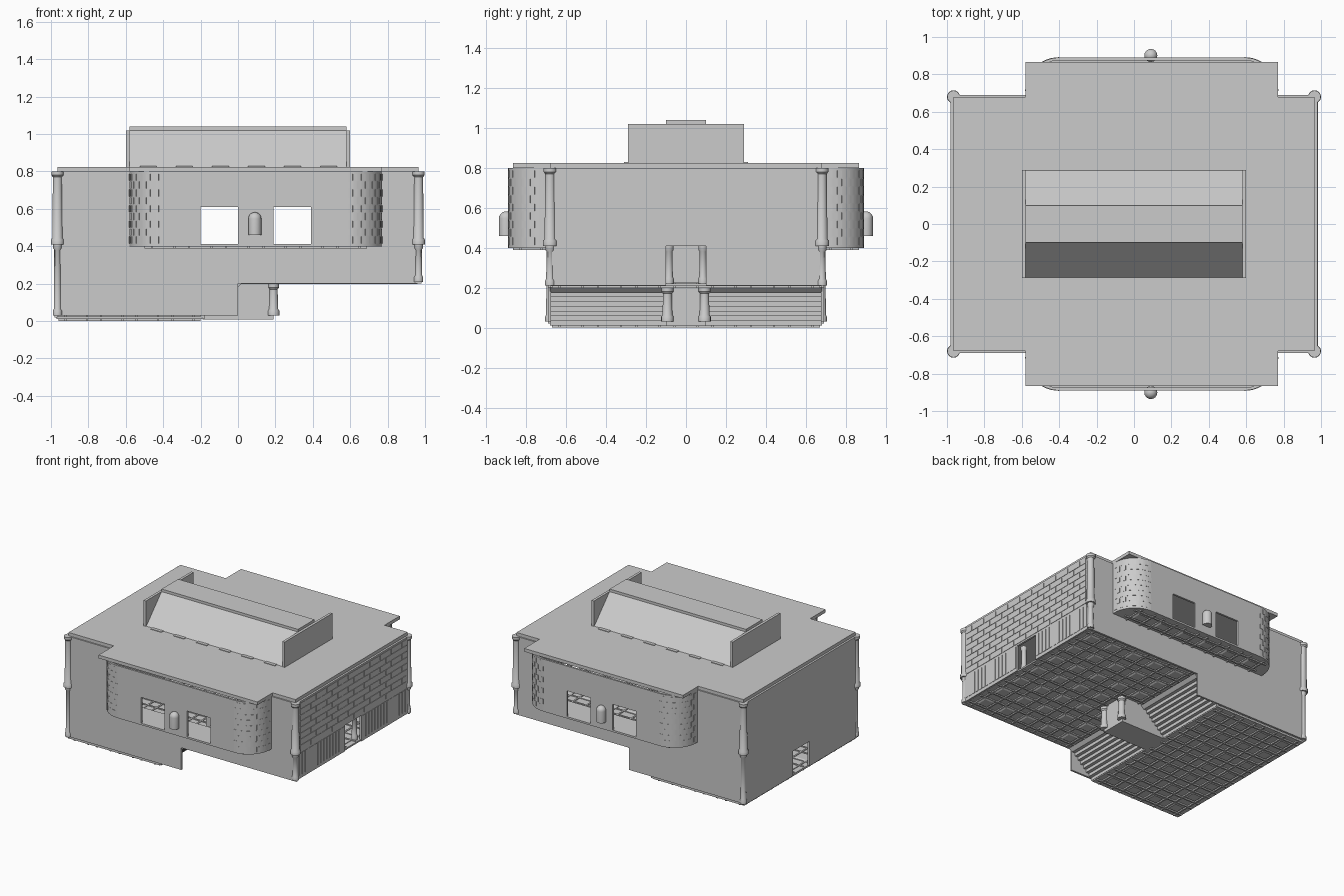
import bpy, bmesh, math

if "Cube" in bpy.data.objects:
    bpy.data.objects.remove(bpy.data.objects["Cube"])


def finish(name, bm, smooth=False):
    bmesh.ops.recalc_face_normals(bm, faces=bm.faces)
    me = bpy.data.meshes.new(name)
    bm.to_mesh(me)
    bm.free()
    ob = bpy.data.objects.new(name, me)
    bpy.context.collection.objects.link(ob)
    if smooth:
        bpy.ops.object.select_all(action='DESELECT')
        ob.select_set(True)
        bpy.context.view_layer.objects.active = ob
        bpy.ops.object.shade_smooth_by_angle(angle=math.radians(35))
    return ob


def add_prism(bm, pts, axis, a, b):
    place = {'x': lambda u, v, w: (w, u, v), 'y': lambda u, v, w: (u, w, v),
             'z': lambda u, v, w: (u, v, w)}[axis]
    lo, hi = ([bm.verts.new(place(u, v, w)) for u, v in pts] for w in (a, b))
    bm.faces.new(lo)
    bm.faces.new(hi[::-1])
    for i in range(len(pts)):
        j = (i + 1) % len(pts)
        bm.faces.new((lo[i], lo[j], hi[j], hi[i]))


def prism(name, pts, axis, a, b, smooth=False):
    bm = bmesh.new()
    add_prism(bm, pts, axis, a, b)
    return finish(name, bm, smooth)


def rect(u0, u1, v0, v1):
    return [(u0, v0), (u1, v0), (u1, v1), (u0, v1)]


def lathe(name, x, y, profile, seg=16):
    bm = bmesh.new()
    rings = [[bm.verts.new((x + r * math.cos(i * math.tau / seg), y + r * math.sin(i * math.tau / seg), z))
              for i in range(seg)] for r, z in profile]
    for p, q in zip(rings, rings[1:]):
        for i in range(seg):
            j = (i + 1) % seg
            bm.faces.new((p[i], p[j], q[j], q[i]))
    bm.faces.new(rings[0])
    bm.faces.new(rings[-1])
    return finish(name, bm, True)


def column(name, x, y, z0, z1, r):
    lathe(name, x, y, [(r, z0), (r, z0 + .025), (r * .8, z0 + .035), (r * .7, z1 - .03),
                       (r * .95, z1 - .02), (r * .95, z1)])


def tiles(name, x0, x1, y0, y1, z, d):
    """Coffered tiling: bevelled pads with pairs of ribs, projecting by d."""
    bm = bmesh.new()
    nx, ny = max(1, round((x1 - x0) / .19)), max(1, round((y1 - y0) / .19))
    sx, sy = (x1 - x0) / nx, (y1 - y0) / ny
    lo, hi = min(z, z + d), max(z, z + d)
    for i in range(nx):
        for s in (.2, .8):
            c = x0 + (i + s) * sx
            add_prism(bm, rect(c - .006, c + .006, y0, y1), 'z', lo, hi)
    for j in range(ny):
        for s in (.2, .8):
            c = y0 + (j + s) * sy
            add_prism(bm, rect(x0, x1, c - .006, c + .006), 'z', lo, hi)
    for i in range(nx):
        for j in range(ny):
            cx, cy = x0 + (i + .5) * sx, y0 + (j + .5) * sy
            loops = []
            for k, h in ((.27, z), (.2, z + d)):
                loops.append([bm.verts.new((cx + u * k * sx, cy + v * k * sy, h))
                              for u, v in rect(-1, 1, -1, 1)])
            bm.faces.new(loops[1])
            for m in range(4):
                n = (m + 1) % 4
                bm.faces.new((loops[0][m], loops[0][n], loops[1][n], loops[1][m]))
    finish(name, bm)


# Front and back walls, stepped at the bottom and open to the bays
for side, name in ((-1, 'front'), (1, 'back')):
    prism(name + '_wall', [(-.98, .03), (0, .03), (0, .2), (.98, .2), (.98, .8), (.77, .8), (.77, .4),
                           (-.58, .4), (-.58, .8), (-.98, .8)], 'y', side * .675, side * .69)

# Side walls with doorways
for x0, x1, zb, zt, name in ((-.98, -.965, .02, .21, 'left'), (.965, .98, .21, .41, 'right')):
    prism(name + '_wall', [(-.69, zb), (-.1, zb), (-.1, zt), (.1, zt), (.1, zb), (.69, zb),
                           (.69, .8), (-.69, .8)], 'x', x0, x1)

# Brick courses and lower planking on the right wall, bricks inside the left wall
for name, xa, xb, base in (('right_bricks', .962, .983, .42), ('left_bricks', -.966, -.961, .23)):
    bm = bmesh.new()
    rows = round((.79 - base) / .047)
    h = (.79 - base) / rows
    for r in range(rows):
        n = 10
        w = 1.3 / n
        for c in range(n + r % 2):
            y0 = max(-.65, -.65 + (c - .5 * (r % 2)) * w)
            y1 = min(.65, -.65 + (c + 1 - .5 * (r % 2)) * w)
            add_prism(bm, rect(y0 + .003, y1 - .003, base + r * h + .003, base + (r + 1) * h - .003), 'x', xa, xb)
    finish(name, bm)
bm = bmesh.new()
for s in (-1, 1):
    for i in range(15):
        y = s * (.125 + i * .037)
        add_prism(bm, rect(y - .014, y + .014, .235, .405), 'x', .962, .983)
finish('right_wall_planks', bm)

# Floors and their tiling
prism('lower_floor', rect(-.97, -.19, -.68, .68), 'z', .01, .025)
prism('upper_floor', rect(0, .97, -.68, .68), 'z', .208, .22)
prism('passage_floor', rect(-.19, .19, -.1, .1), 'z', .008, .025)
tiles('lower_floor_underside', -.96, -.2, -.67, .67, .01, -.01)
tiles('lower_floor_tiles', -.96, -.2, -.67, .67, .025, .005)
tiles('upper_floor_underside', .01, .96, -.67, .67, .208, -.009)
tiles('upper_floor_tiles', .01, .96, -.67, .67, .22, .005)

# Two stair flights with a passage between them
N = 8
for s, name in ((-1, 'front'), (1, 'back')):
    top, under = [], []
    for i in range(N):
        x, z = -.2 + i * .2 / N, .025 + i * .19 / N
        top += [(x, z), (x, z + .19 / N)]
        under += [(x + .02, z - .015), (x + .02, z + .19 / N - .015)]
    under[-1] = (.02, .2)
    prism(name + '_stairs', top + [(0, .215)] + under[::-1], 'y', s * .1, s * .68)
    prism(name + '_passage_wall', rect(-.2, .19, .01, .21), 'y', s * .09, s * .1)
    column(name + '_passage_pillar', .19, s * .093, .03, .2, .031)
    column(name + '_door_pillar', .93, s * .085, .22, .41, .024)
prism('passage_end', rect(-.09, .09, .01, .21), 'x', .18, .19)

# Rounded projecting bays
R, N = .18, 12
for s, name in ((-1, 'front'), (1, 'back')):
    def arc(r, left):
        cx = -.4 if left else .59
        d = -1 if left else 1
        return [(cx + d * r * math.cos(i * math.pi / 2 / N), s * (.71 + r * math.sin(i * math.pi / 2 / N)))
                for i in range(N + 1)]
    for left in (True, False):
        e = -.58 if left else .77
        inner = e + (.015 if left else -.015)
        prism(f'{name}_bay_corner_{"left" if left else "right"}',
              [(e, s * .68)] + arc(R, left) + arc(R - .015, left)[::-1] + [(inner, s * .68)],
              'z', .4, .8, True)
        # Slightly raised bricks on the curve
        bm = bmesh.new()
        outer, back = arc(R + .002, left), arc(R - .005, left)
        for row in range(9):
            for i in range(row % 2, N, 2):
                z = .415 + row * .042
                add_prism(bm, [outer[i], outer[i + 1], back[i + 1], back[i]], 'z', z, z + .036)
        finish(f'{name}_curved_bricks_{"left" if left else "right"}', bm)
    prism(name + '_bay_wall', [(-.4, .4), (-.2, .4), (-.2, .61), (0, .61), (0, .4), (.19, .4), (.19, .61),
                               (.39, .61), (.39, .4), (.59, .4), (.59, .8), (-.4, .8)],
          'y', s * .875, s * .89)
    prism(name + '_bay_floor', [(-.58, s * .67)] + arc(R, True) + arc(R, False)[::-1] + [(.77, s * .67)],
          'z', .398, .412)
    y0, y1 = sorted((s * .69, s * .865))
    tiles(name + '_bay_underside', -.5, .69, y0, y1, .398, -.009)
    # Domed niche between the windows
    dome = [(.035 * math.cos(a), .547 + .035 * math.sin(a)) for a in [i * math.pi / 12 for i in range(6)]]
    lathe(name + '_niche', .09, s * .901, [(.035, .46)] + dome + [(.002, .582)])

# Corner columns in two storeys
for x in (-.965, .965):
    for y in (-.68, .68):
        column('upper_corner_column', x, y, .41, .8, .035)
        column('lower_corner_column', x, y, .03 if x < 0 else .21, .41, .025)

# Cross-shaped roof slab
prism('roof', [(-.965, -.68), (-.58, -.68), (-.58, -.865), (.77, -.865), (.77, -.68), (.965, -.68),
               (.965, .68), (.77, .68), (.77, .865), (-.58, .865), (-.58, .68), (-.965, .68)], 'z', .8, .825)

# Roof lantern: end walls, sloped panes, cap and base blocks
for s, name in ((-1, 'left'), (1, 'right')):
    prism(name + '_lantern_end', rect(-.29, .29, .82, 1.02), 'x', s * .58, s * .6)
    prism(('front' if s < 0 else 'back') + '_lantern_slope',
          [(s * .29, .82), (s * .1, 1.02), (s * .08, 1.02), (s * .27, .82)], 'x', -.58, .58)
    bm = bmesh.new()
    for i in range(6):
        x = -.48 + i * .193
        add_prism(bm, rect(x - .045, x + .045, s * .285, s * .31), 'z', .82, .829)
    finish('lantern_base_blocks', bm)
prism('lantern_cap', rect(-.58, .58, -.1, .1), 'z', 1.015, 1.04)
